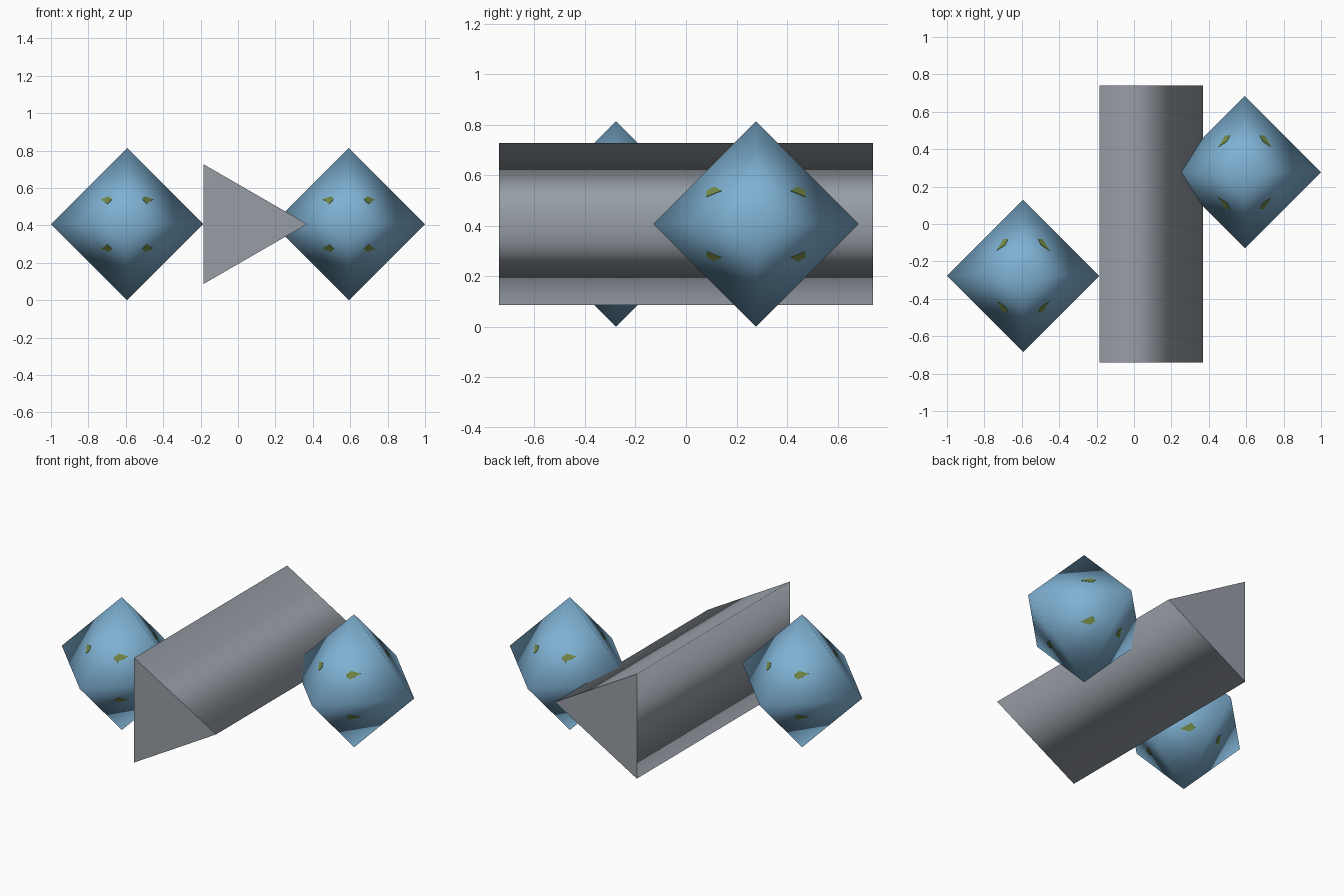
import bpy, bmesh, math
from mathutils import Vector, Matrix
from itertools import product

cube = bpy.data.objects.get("Cube")
if cube:
    bpy.data.objects.remove(cube, do_unlink=True)


def material(name, rgb):
    m = bpy.data.materials.new(name)
    m.use_nodes = True
    m.diffuse_color = (*rgb, 1)
    bsdf = next(n for n in m.node_tree.nodes if n.type == 'BSDF_PRINCIPLED')
    bsdf.inputs["Base Color"].default_value = (*rgb, 1)
    return m


def finish(bm, name, mat, location, smooth):
    """Turn the bmesh into an object; smooth(face) picks the smooth faces."""
    bmesh.ops.recalc_face_normals(bm, faces=bm.faces[:])
    for f in bm.faces:
        f.smooth = smooth(f)
    mesh = bpy.data.meshes.new(name)
    bm.to_mesh(mesh)
    bm.free()
    mesh.materials.append(mat)
    ob = bpy.data.objects.new(name, mesh)
    ob.location = location
    bpy.context.collection.objects.link(ob)
    return ob


grey = material("slate grey", (0.31, 0.34, 0.38))
blue = material("sky blue", (0.21, 0.44, 0.65))
olive = material("olive green", (0.17, 0.25, 0.06))

MID = 0.407     # height of every centre
R = 0.407       # octahedron radius

# Long three-sided prism, smooth sides and flat ends
bm = bmesh.new()
bmesh.ops.create_cone(bm, cap_ends=True, segments=3, radius1=0.37, radius2=0.37, depth=1.48)
tip = max(bm.verts, key=lambda v: v.co.length).co
bmesh.ops.rotate(bm, verts=bm.verts[:], matrix=Matrix.Rotation(-math.atan2(tip.y, tip.x), 3, 'Z'))
bmesh.ops.rotate(bm, verts=bm.verts[:], matrix=Matrix.Rotation(math.pi / 2, 3, 'X'))
finish(bm, "prism", grey, (0, 0, MID), lambda f: abs(f.normal.y) < 0.5)

# Outline of one small facet plate, in the all-positive octant
OUTLINE = [(0.08, 0.194, 0.131), (0.104, 0.194, 0.107),
           (0.139, 0.135, 0.131), (0.095, 0.163, 0.147)]


def octahedron(side, location):
    bm = bmesh.new()
    for axis in range(3):
        for s in (-R, R):
            co = Vector()
            co[axis] = s
            bm.verts.new(co)
    bmesh.ops.convex_hull(bm, input=bm.verts[:])
    finish(bm, side + "_octahedron", blue, location, lambda f: True)

    # One thin plate on each of the eight faces
    bm = bmesh.new()
    for signs in product((-1, 1), repeat=3):
        sign = Vector(signs)
        rings = []
        for lift in (-0.003, 0.002):
            ring = []
            for p in OUTLINE:
                co = Vector(p) * (R / sum(p)) * sign + sign.normalized() * lift
                ring.append(bm.verts.new(co))
            rings.append(ring)
        low, high = rings
        bm.faces.new(low)
        bm.faces.new(high)
        for i in range(len(low)):
            j = (i + 1) % len(low)
            bm.faces.new((low[i], low[j], high[j], high[i]))
    finish(bm, side + "_facet_plates", olive, location, lambda f: False)


# Model's left is +x
octahedron("right", (-0.593, -0.277, MID))
octahedron("left", (0.593, 0.277, MID))
